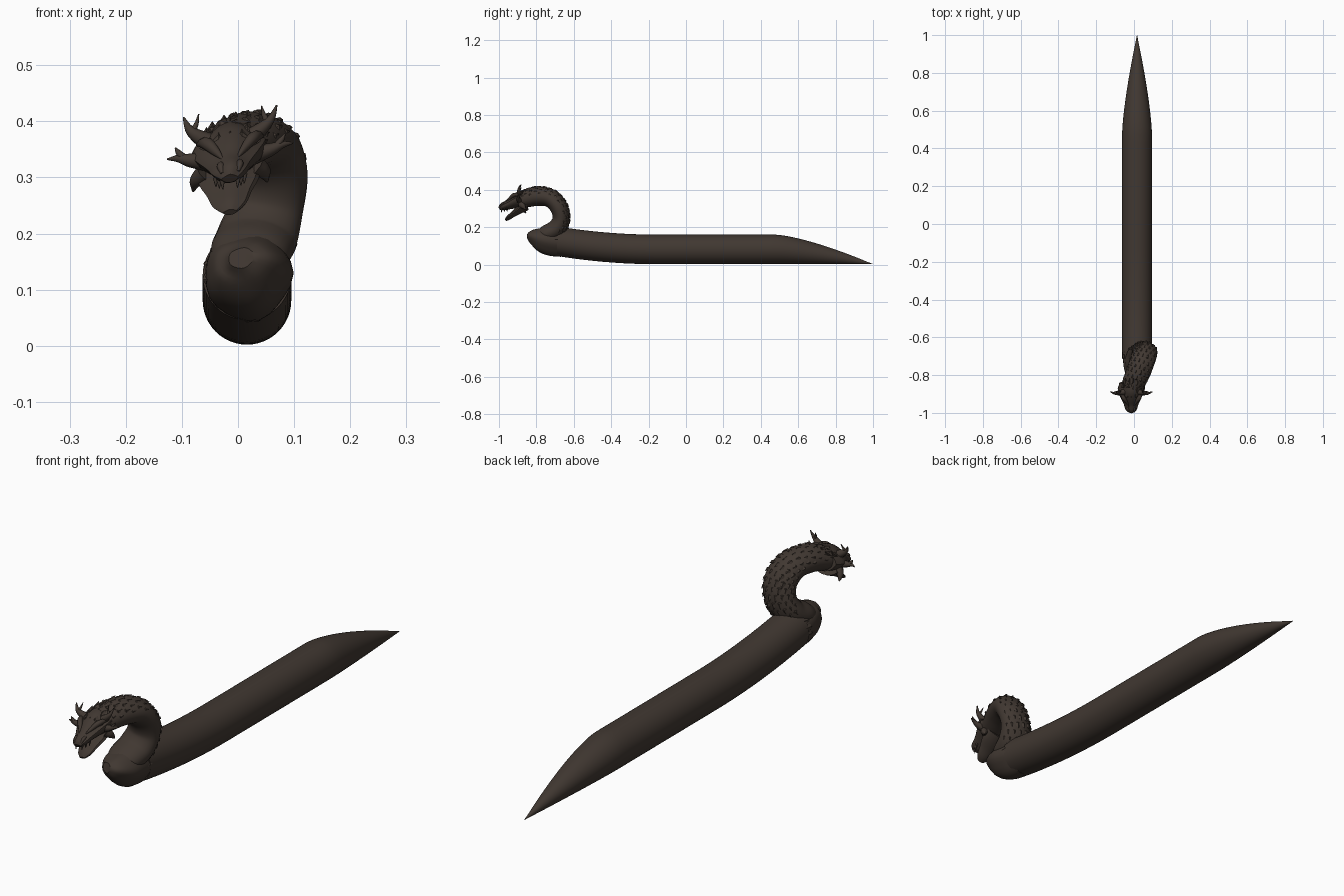
import bpy, bmesh, math, random
from mathutils import Vector, Matrix

random.seed(4)
cube = bpy.data.objects.get("Cube")
if cube:
    bpy.data.objects.remove(cube)

mat = bpy.data.materials.new("dark brown")
mat.use_nodes = True
colour = (0.052, 0.039, 0.031, 1)
mat.diffuse_color = colour
mat.node_tree.nodes["Principled BSDF"].inputs["Base Color"].default_value = colour
X_AXIS, Y_AXIS = Vector((1, 0, 0)), Vector((0, 1, 0))


def finish(name, bm, angle=40, matrix=None):
    bmesh.ops.recalc_face_normals(bm, faces=bm.faces)
    if matrix:
        bm.transform(matrix)
    me = bpy.data.meshes.new(name)
    bm.to_mesh(me)
    bm.free()
    me.materials.append(mat)
    ob = bpy.data.objects.new(name, me)
    bpy.context.collection.objects.link(ob)
    bpy.ops.object.select_all(action='DESELECT')
    ob.select_set(True)
    bpy.context.view_layer.objects.active = ob
    bpy.ops.object.shade_smooth_by_angle(angle=math.radians(angle))


def spline(stations, steps):
    """Catmull-Rom through tuples of any length."""
    p = [Vector(s) for s in stations]
    p = [p[0] * 2 - p[1]] + p + [p[-1] * 2 - p[-2]]
    out = []
    for a, b, c, d in zip(p, p[1:], p[2:], p[3:]):
        for i in range(steps):
            t = i / steps
            out.append(tuple(0.5 * (b * 2 + (c - a) * t + (a * 2 - b * 5 + c * 4 - d) * t * t
                                    + (b * 3 - a - c * 3 + d) * t ** 3)))
    return out + [tuple(p[-2])]


def frames(stations, upright=False, axis=X_AXIS):
    """Centre, tangent, side, dorsal direction and both radii per station."""
    out = []
    for i, s in enumerate(stations):
        after, before = stations[min(i + 1, len(stations) - 1)], stations[max(i - 1, 0)]
        t = -Y_AXIS if upright else (Vector(after[:3]) - Vector(before[:3])).normalized()
        side = (axis - t * axis.dot(t)).normalized()
        out.append((Vector(s[:3]), t, side, t.cross(side), s[3], s[4]))
    return out


def loft(bm, frs, sides, shape=lambda a: 1):
    rings = []
    for c, t, side, up, rx, rz in frs:
        # Dorsal side lies opposite to t x side when the path runs forward
        ring = []
        for k in range(sides):
            a = 2 * math.pi * k / sides
            f = shape(a)
            ring.append(bm.verts.new(c + side * rx * f * math.cos(a) - up * -rz * f * math.sin(a)))
        rings.append(ring)
    for r, q in zip(rings, rings[1:]):
        for k in range(sides):
            j = (k + 1) % sides
            bm.faces.new((r[k], r[j], q[j], q[k]))
    bm.faces.new(rings[0])
    bm.faces.new(rings[-1])


def scale_plate(bm, base, back, side, out, length, width, lift):
    """A pointed plate with a raised free tip."""
    pts = [base - back * length * 0.4 - out * lift, base + side * width - out * lift * 0.5,
           base + back * length + out * lift * 0.9, base - side * width - out * lift * 0.5,
           base + out * lift, base + back * length * 0.4 - out * lift]
    v = [bm.verts.new(p) for p in pts]
    for i in range(4):
        j = (i + 1) % 4
        bm.faces.new((v[i], v[j], v[4]))
        bm.faces.new((v[j], v[i], v[5]))


# Shaft: slanted point with a flat underside line, straight run, raised front
R, X = 0.079, 0.016
body = []
for i in range(17):
    s = 1 - i / 16
    r = max(R * (1 - s ** 1.4), 0.0008)
    body.append((X, 0.48 + 0.52 * s, r + 0.002, r, r))
for i in range(1, 25):
    y = 0.48 - 1.17 * i / 24
    rise = max(0, -0.15 - y) / 0.54
    body.append((X, y, 0.081 + 0.044 * rise ** 2, R, R))
bm = bmesh.new()
loft(bm, frames(body, True), 48)
finish("shaft", bm, 30)

# Chest bulge at the front end of the shaft
keel = lambda a: 1 + 0.10 * max(0, -math.sin(a)) ** 6 + 0.03 * math.cos(5 * a)
chest = spline([(X, -0.66, 0.118, 0.074, 0.07), (X + .002, -0.72, 0.126, 0.078, 0.072),
                (X + .004, -0.77, 0.137, 0.074, 0.064), (X, -0.815, 0.150, 0.056, 0.040),
                (X - .01, -0.84, 0.157, 0.025, 0.018)], 4)
bm = bmesh.new()
loft(bm, frames(chest), 24, keel)
finish("chest", bm)

# Collar plates where the chest meets the shaft
bm = bmesh.new()
for k in range(-2, 8):
    a = math.radians(20 * k + 45)
    out = Vector((math.cos(a), 0, math.sin(a)))
    scale_plate(bm, Vector((X, -0.71, 0.125)) + out * 0.074, Vector((0, 1, 0.1)).normalized(),
                out.cross(Y_AXIS), out, 0.035, 0.016, 0.006)
finish("collar_plates", bm, 20)

# Neck arching back, up and forward
neck = spline([(0.012, -0.79, 0.15, 0.05, 0.035), (0.02, -0.745, 0.165, 0.07, 0.05),
               (0.034, -0.695, 0.192, 0.072, 0.052), (0.05, -0.67, 0.245, 0.066, 0.046),
               (0.058, -0.682, 0.305, 0.066, 0.048), (0.045, -0.725, 0.352, 0.066, 0.050),
               (0.02, -0.79, 0.363, 0.064, 0.052), (-0.008, -0.86, 0.350, 0.06, 0.048)], 6)
neck_frames = frames(neck)
ridged = lambda a: 1 + 0.05 * max(0, math.sin(a)) ** 8 - 0.06 * max(0, -math.sin(a)) ** 3
bm = bmesh.new()
loft(bm, neck_frames, 28, ridged)
finish("neck", bm)

# Staggered rows of scales over the outer side of the neck
bm = bmesh.new()
for n, (c, t, side, up, rx, rz) in enumerate(neck_frames[14::2]):
    for k in range(-3, 4):
        a = math.pi / 2 + math.radians(23) * (k + 0.5 * (n % 2))
        out = (side * math.cos(a) / rx + up * math.sin(a) / rz).normalized()
        base = c + side * rx * math.cos(a) + up * rz * math.sin(a)
        size = random.uniform(0.7, 1.1) * (1.2 if abs(k) < 2 else 0.85)
        scale_plate(bm, base, -t, out.cross(t), out, 0.019 * size, 0.011 * size, 0.0055 * size)
finish("neck_scales", bm, 20)

# Head parts share a sideways lean
lean = Matrix(((1, 0, 0, -0.014), (0, 1, 0, 0), (0.13, 0, 1, 0), (0, 0, 0, 1)))
wedge = lambda a: 1 + 0.10 * math.cos(4 * a) * (1 if math.sin(a) > 0 else 0.3)
bm = bmesh.new()
skull = spline([(0, -0.84, 0.355, 0.058, 0.044), (0, -0.88, 0.346, 0.064, 0.045),
                (0, -0.915, 0.335, 0.054, 0.036), (0, -0.95, 0.320, 0.038, 0.025),
                (0, -0.982, 0.308, 0.028, 0.019), (0, -0.996, 0.298, 0.014, 0.009)], 4)
loft(bm, frames(skull), 20, wedge)
finish("skull", bm, 35, lean)

bm = bmesh.new()
jaw = spline([(0, -0.855, 0.315, 0.052, 0.026), (0, -0.89, 0.293, 0.050, 0.021),
              (0, -0.92, 0.272, 0.038, 0.015), (0, -0.948, 0.251, 0.028, 0.012),
              (0, -0.965, 0.238, 0.012, 0.006)], 4)
loft(bm, frames(jaw), 16, wedge)
finish("lower_jaw", bm, 35, lean)


def spike(bm, points):
    """Round tapering spine; the frame axis avoids the spine's own direction."""
    run = Vector(points[-1][:3]) - Vector(points[0][:3])
    axis = Y_AXIS if abs(run.x) > abs(run.y) else X_AXIS
    loft(bm, frames([p + p[3:] for p in spline(points, 4)], axis=axis), 8)


# Horns, cheek spines, brows and fangs, mirrored
for sx, tag in ((1, "left"), (-1, "right")):
    bm = bmesh.new()
    spike(bm, [(sx * .042, -0.89, .370, .016), (sx * .062, -0.893, .384, .011),
               (sx * .074, -0.892, .397, .007), (sx * .083, -0.885, .418, .0015)])
    spike(bm, [(sx * .068, -0.893, .388, .007), (sx * .060, -0.888, .404, .004),
               (sx * .056, -0.88, .420, .001)])
    finish(tag + "_horn", bm, 50, lean)
    bm = bmesh.new()
    spike(bm, [(sx * .045, -0.89, .335, .017), (sx * .072, -0.895, .340, .012),
               (sx * .092, -0.895, .346, .007), (sx * .112, -0.888, .347, .0015)])
    spike(bm, [(sx * .080, -0.895, .342, .008), (sx * .092, -0.897, .356, .005),
               (sx * .098, -0.897, .366, .001)])
    spike(bm, [(sx * .045, -0.88, .315, .020), (sx * .060, -0.87, .302, .013),
               (sx * .066, -0.855, .284, .002)])
    finish(tag + "_cheek_spines", bm, 50, lean)
    bm = bmesh.new()
    spike(bm, [(sx * .056, -0.885, .368, .006), (sx * .042, -0.92, .366, .011),
               (sx * .026, -0.942, .350, .008), (sx * .014, -0.965, .335, .002)])
    spike(bm, [(sx * .016, -0.962, .327, .004), (sx * .017, -0.982, .322, .007),
               (sx * .014, -0.995, .309, .003)])
    finish(tag + "_brow", bm, 50, lean)
    bm = bmesh.new()
    for f in (0, 0.5, 1):
        spike(bm, [(sx * (.026 - .012 * f), -0.955 - .03 * f, .303 - .006 * f, .005),
                   (sx * (.025 - .012 * f), -0.957 - .03 * f, .286 - .006 * f, .0008)])
    finish(tag + "_fangs", bm, 50, lean)

# Crest of small plates on the crown
bm = bmesh.new()
for row in range(4):
    for k in range(-2, 3):
        base = Vector((k * 0.021 + 0.01 * (row % 2), -0.915 + 0.026 * row,
                       0.374 + 0.009 * row - 0.003 * k * k))
        scale_plate(bm, base, Vector((0, 0.94, 0.34)), X_AXIS, Vector((0, -0.34, 0.94)),
                    0.026, 0.013, 0.008)
finish("crown_scales", bm, 20, lean)
